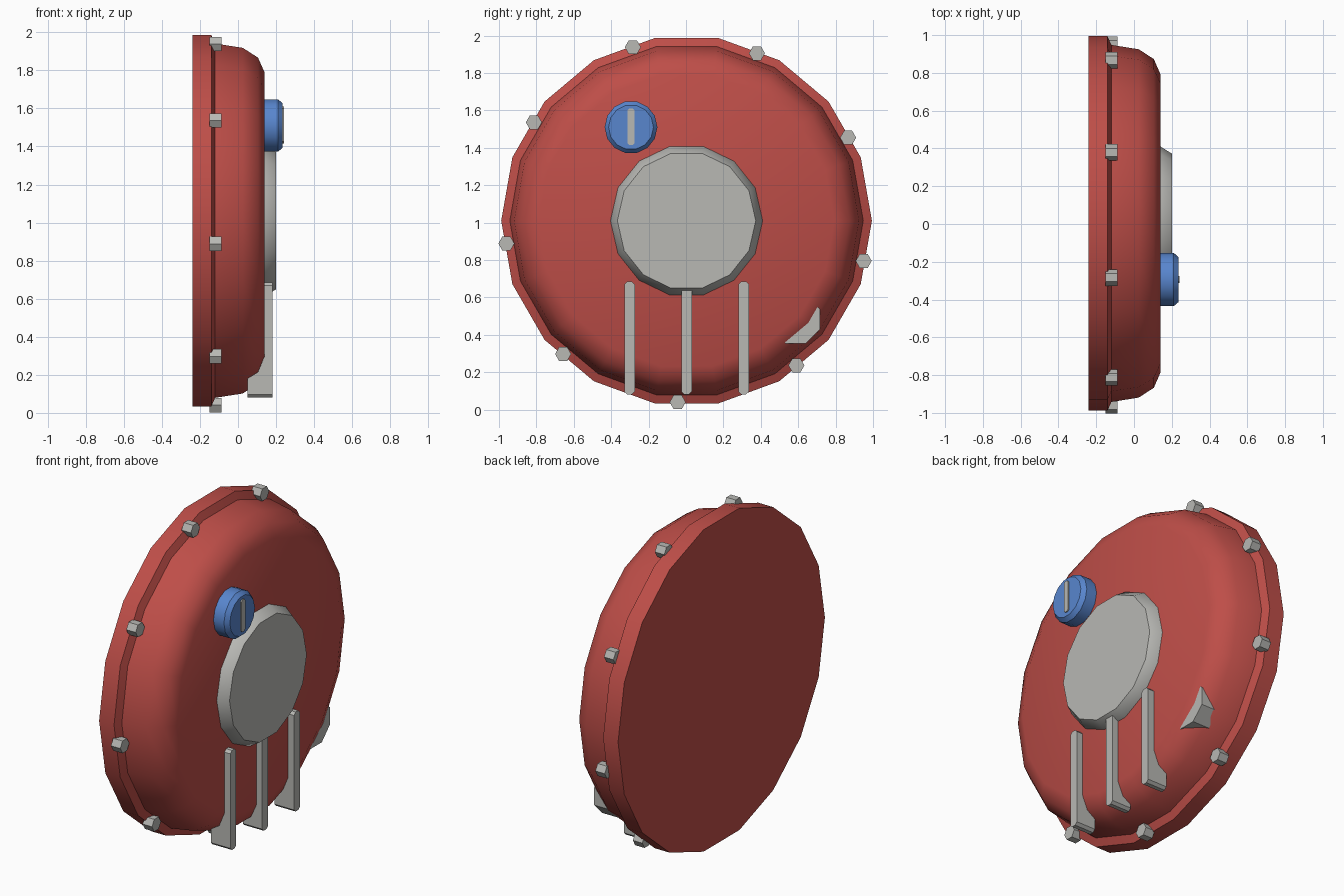
import bpy, bmesh, math

if "Cube" in bpy.data.objects:
    bpy.data.objects.remove(bpy.data.objects["Cube"])


def material(name, rgb):
    m = bpy.data.materials.new(name)
    m.diffuse_color = (*rgb, 1)
    m.use_nodes = True
    m.node_tree.nodes["Principled BSDF"].inputs["Base Color"].default_value = m.diffuse_color
    return m


RED = material("red", (0.515, 0.076, 0.065))
GREY = material("light grey", (0.479, 0.479, 0.456))
BLUE = material("blue", (0.098, 0.238, 0.617))


def finish(name, bm, mat, angle=None):
    bmesh.ops.recalc_face_normals(bm, faces=bm.faces)
    me = bpy.data.meshes.new(name)
    bm.to_mesh(me)
    bm.free()
    me.materials.append(mat)
    ob = bpy.data.objects.new(name, me)
    bpy.context.collection.objects.link(ob)
    if angle:
        bpy.ops.object.select_all(action='DESELECT')
        ob.select_set(True)
        bpy.context.view_layer.objects.active = ob
        bpy.ops.object.shade_smooth_by_angle(angle=math.radians(angle))
    return ob


def lathe_x(name, profile, sides, y, z, mat, angle=None, start=0.0):
    """Turn (x, radius) points round an axis along x and cap both ends."""
    bm = bmesh.new()
    rings = []
    for x, r in profile:
        rings.append([bm.verts.new((x, y + r * math.cos(start + math.tau * i / sides),
                                    z + r * math.sin(start + math.tau * i / sides)))
                      for i in range(sides)])
    for a, b in zip(rings, rings[1:]):
        for i in range(sides):
            j = (i + 1) % sides
            bm.faces.new((a[i], a[j], b[j], b[i]))
    bm.faces.new(rings[0])
    bm.faces.new(rings[-1])
    return finish(name, bm, mat, angle)


def extrude_y(name, outline, y, width, mat, chamfer_z=()):
    """Extrude an (x, z) outline along y, chamfering the x-parallel end edges."""
    bm = bmesh.new()
    f = bm.faces.new([bm.verts.new((x, y - width / 2, z)) for x, z in outline])
    res = bmesh.ops.extrude_face_region(bm, geom=[f])
    verts = [v for v in res["geom"] if isinstance(v, bmesh.types.BMVert)]
    bmesh.ops.translate(bm, verts=verts, vec=(0, width, 0))
    edges = []
    for e in bm.edges:
        a, b = (v.co for v in e.verts)
        if abs(a.y - b.y) < 1e-5 and any(
                abs(a.z - c) < 1e-5 and abs(b.z - c) < 1e-5 for c in chamfer_z):
            edges.append(e)
    if edges:
        bmesh.ops.bevel(bm, geom=edges, offset=width * 0.27, segments=1, affect='EDGES')
    return finish(name, bm, mat)


CZ = 1.01

# Domed body with its rear rim
lathe_x("domed_body", [(-0.24, 0.991), (-0.14, 0.991), (-0.12, 0.945), (0.025, 0.922),
                       (0.105, 0.87), (0.14, 0.79)], 18, 0.003, CZ, RED, 40)

# Central raised plate
lathe_x("centre_plate", [(0.10, 0.407), (0.14, 0.407), (0.20, 0.37)],
        14, 0.003, CZ, GREY, 35)

# Blue knob with a grey pointer strip
lathe_x("knob", [(0.12, 0.141), (0.21, 0.141), (0.235, 0.12)], 14, -0.294, 1.51, BLUE, 35)
extrude_y("knob_pointer", [(0.22, 1.415), (0.242, 1.415), (0.242, 1.61), (0.22, 1.61)],
          -0.294, 0.036, GREY, (1.415, 1.61))

# Sunken octagonal stud in the lower corner
lathe_x("corner_stud", [(0.0, 0.14), (0.114, 0.14)], 8, 0.587, 0.482, GREY,
        start=math.radians(22.5))

# Three vertical bars that foot under the dome
BAR = [(0.05, 0.082), (0.18, 0.082), (0.18, 0.685), (0.12, 0.685),
       (0.12, 0.30), (0.14, 0.30), (0.105, 0.215), (0.05, 0.18)]
for i, y in enumerate((-0.302, 0.003, 0.308)):
    extrude_y(f"front_bar_{i + 1}", BAR, y, 0.056, GREY, (0.082, 0.685))

# Nine hexagonal bolts round the rim
for i in range(9):
    a = math.radians(27.2 + 40 * i)
    lathe_x(f"rim_bolt_{i + 1}", [(-0.15, 0.043), (-0.087, 0.043)], 6,
            0.003 + 0.971 * math.cos(a), CZ + 0.971 * math.sin(a), GREY)
